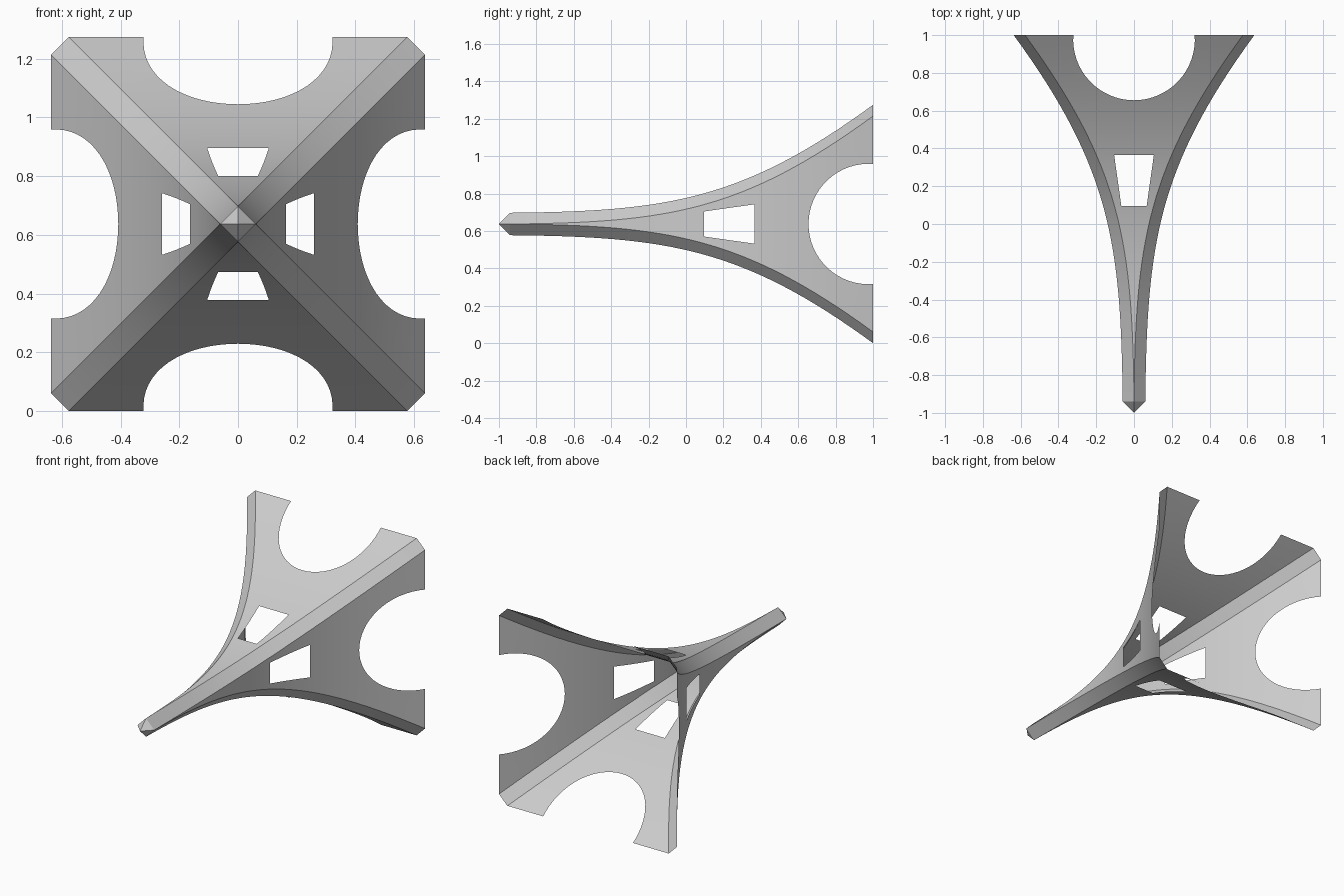
import bpy, bmesh, math
from mathutils import Vector
from mathutils.geometry import interpolate_bezier

cube = bpy.data.objects.get("Cube")
if cube:
    bpy.data.objects.remove(cube, do_unlink=True)

CENTRE_Z = 0.637
CHAMFER = 0.06
ARCH_R, ARCH_Y = 0.322, 0.977
SIDES = ["top", "left", "bottom", "right"]

# Flare curve: x is the position along the axis, y the half-width there
flare = [(p.x, p.y) for p in interpolate_bezier(
    Vector((-0.94, 0.06, 0)), Vector((-0.1, 0.068, 0)),
    Vector((0.3, 0.126, 0)), Vector((1, 0.637, 0)), 33)]


def half_width(y):
    for (y0, w0), (y1, w1) in zip(flare, flare[1:]):
        if y <= y1:
            return w0 + (w1 - w0) * (y - y0) / (y1 - y0)
    return flare[-1][1]


def finish(bm, name, smooth):
    for f in bm.faces:
        f.smooth = smooth
    mesh = bpy.data.meshes.new(name)
    bm.to_mesh(mesh)
    bm.free()
    return mesh


def place(mesh, name, turn=0):
    obj = bpy.data.objects.new(name, mesh)
    obj.location.z = CENTRE_Z
    obj.rotation_euler.y = turn * math.pi / 2
    bpy.context.collection.objects.link(obj)


def add_loop(bm, points):
    verts = [bm.verts.new((x, y, 0)) for x, y in points]
    return [bm.edges.new((a, b)) for a, b in zip(verts, verts[1:] + verts[:1])]


# Side panel: flat outline with arch and window, sliced and bent to the flare
def make_panel():
    bm = bmesh.new()
    right = [(w - CHAMFER, y) for y, w in flare]
    left = [(-x, y) for x, y in reversed(right[1:])]
    steps = 32
    start = math.asin((1 - ARCH_Y) / ARCH_R)
    sweep = math.pi + 2 * start
    arch = []
    for i in range(steps + 1):
        a = start - sweep * i / steps
        arch.append((ARCH_R * math.cos(a), ARCH_Y + ARCH_R * math.sin(a)))
    window = [(-0.067, 0.095), (0.067, 0.095), (0.105, 0.365), (-0.105, 0.365)]
    edges = add_loop(bm, right + arch + left) + add_loop(bm, window)
    bmesh.ops.triangle_fill(bm, edges=edges, use_beauty=True, normal=(0, 0, 1))
    for y, _ in flare[1:-1]:
        bmesh.ops.bisect_plane(bm, geom=bm.verts[:] + bm.edges[:] + bm.faces[:],
                               dist=1e-5, plane_co=(0, y, 0), plane_no=(0, 1, 0))
    bm.normal_update()
    bmesh.ops.reverse_faces(bm, faces=[f for f in bm.faces if f.normal.z < 0])
    for v in bm.verts:
        v.co.z = half_width(v.co.y)
    return finish(bm, "side_panel", True)


# Corner rib: chamfer strip between two neighbouring panels
def make_rib():
    bm = bmesh.new()
    rows = [(bm.verts.new((w - CHAMFER, y, w)), bm.verts.new((w, y, w - CHAMFER)))
            for y, w in flare]
    for (a0, b0), (a1, b1) in zip(rows, rows[1:]):
        bm.faces.new((a0, b0, b1, a1))
    return finish(bm, "corner_rib", True)


panel, rib = make_panel(), make_rib()
for i, side in enumerate(SIDES):
    place(panel, side + "_panel", i)
    place(rib, side + "_" + SIDES[(i + 1) % 4] + "_corner_rib", i)

# Pointed tip: four-sided pyramid
bm = bmesh.new()
bmesh.ops.create_cone(bm, cap_ends=False, segments=4,
                      radius1=CHAMFER, radius2=0, depth=0.06)
bmesh.ops.remove_doubles(bm, verts=bm.verts[:], dist=1e-5)
for v in bm.verts:
    v.co = Vector((v.co.x, -0.97 - v.co.z, v.co.y))
place(finish(bm, "tip", False), "tip")
